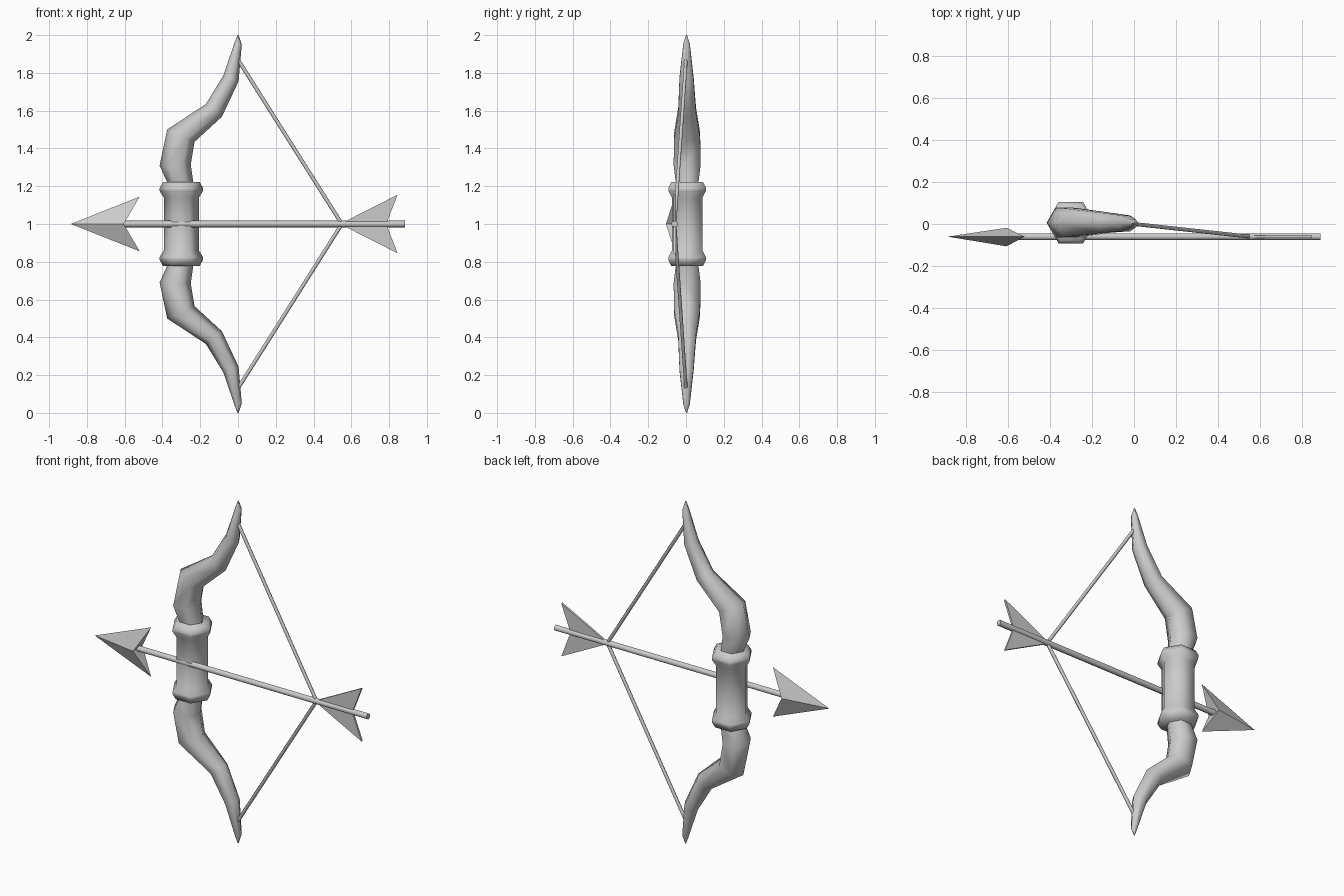
import bpy, bmesh, math
from mathutils import Vector

if "Cube" in bpy.data.objects:
    bpy.data.objects.remove(bpy.data.objects["Cube"])

BOW_Y = 0.006
ARROW_Y = -0.06


def finish(name, bm, angle=None):
    bmesh.ops.recalc_face_normals(bm, faces=bm.faces)
    me = bpy.data.meshes.new(name)
    bm.to_mesh(me)
    bm.free()
    ob = bpy.data.objects.new(name, me)
    bpy.context.collection.objects.link(ob)
    if angle:
        bpy.ops.object.select_all(action='DESELECT')
        ob.select_set(True)
        bpy.context.view_layer.objects.active = ob
        bpy.ops.object.shade_smooth_by_angle(angle=math.radians(angle))
    return ob


def loft(name, rings, sides=6, angle=65):
    """Skin rings given as (centre, axis_u, axis_v)."""
    bm = bmesh.new()
    loops = []
    for c, u, v in rings:
        loops.append([bm.verts.new(c + u * math.cos(2 * math.pi * i / sides)
                                   + v * math.sin(2 * math.pi * i / sides))
                      for i in range(sides)])
    for a, b in zip(loops, loops[1:]):
        for i in range(sides):
            j = (i + 1) % sides
            bm.faces.new((a[i], a[j], b[j], b[i]))
    bm.faces.new(loops[0])
    bm.faces.new(loops[-1])
    return finish(name, bm, angle)


def rod(name, p, q, r, sides=6):
    p, q = Vector(p), Vector(q)
    d = (q - p).normalized()
    u = d.cross(Vector((0, 1, 0))).normalized()
    v = d.cross(u)
    return loft(name, [(p, u * r, v * r), (q, u * r, v * r)], sides)


# Curved limbs: left and right outline points (xl, zl, xr, zr) of each ring
outline = [(-0.37, 1.21, -0.235, 1.21), (-0.415, 1.31, -0.25, 1.315),
           (-0.375, 1.50, -0.23, 1.435), (-0.17, 1.635, -0.085, 1.568),
           (-0.078, 1.785, 0.003, 1.755), (-0.02, 1.955, 0.02, 1.95),
           (-0.003, 2.0, 0.003, 2.0)]
for part, s in (("upper", 1), ("lower", -1)):
    rings = []
    for k, (xl, zl, xr, zr) in enumerate(outline):
        l = Vector((xl, 0, 1 + s * (zl - 1)))
        r = Vector((xr, 0, 1 + s * (zr - 1)))
        u = (r - l) / 2
        rings.append(((l + r) / 2 + Vector((0, BOW_Y if k < 4 else 0.003, 0)),
                      u, Vector((0, u.length, 0))))
    loft(part + "_limb", rings)
    # String half, from limb tip to the arrow nock
    rod(part + "_string", (0.0, 0.0, 1 + s * 0.87), (0.55, ARROW_Y, 1), 0.01)

# Grip with a bulged collar at each end
half = [(0.093, 0.14), (0.115, 0.175), (0.115, 0.19), (0.097, 0.222)]
profile = [(r, -z) for r, z in reversed(half)] + half
loft("grip", [(Vector((-0.30, BOW_Y, 1 + z)), Vector((r, 0, 0)),
               Vector((0, r, 0))) for r, z in profile])

# Arrow shaft
rod("arrow_shaft", (-0.61, ARROW_Y, 1), (0.885, ARROW_Y, 1), 0.018)

# Barbed arrow head, thickest at the notch
bm = bmesh.new()
tip, top, bot, front, back = [bm.verts.new(p) for p in (
    (-0.885, ARROW_Y, 1), (-0.52, ARROW_Y, 1.145), (-0.52, ARROW_Y, 0.855),
    (-0.605, -0.106, 1), (-0.605, -0.018, 1))]
for f in ((tip, top, front), (tip, front, bot), (tip, back, top),
          (tip, bot, back), (top, back, front), (bot, front, back)):
    bm.faces.new(f)
finish("arrow_head", bm)

# Thin swallow-tail fletching, one vane above and one below
bm = bmesh.new()
t = 0.006
for s in (1, -1):
    pts = [(0.54, 1), (0.845, 1 + s * 0.155), (0.785, 1)]
    a = [bm.verts.new((x, ARROW_Y - t, z)) for x, z in pts]
    b = [bm.verts.new((x, ARROW_Y + t, z)) for x, z in pts]
    bm.faces.new(a)
    bm.faces.new(b)
    for i in range(2):
        bm.faces.new((a[i], a[i + 1], b[i + 1], b[i]))
bmesh.ops.remove_doubles(bm, verts=bm.verts, dist=0.0005)
finish("fletching", bm)
